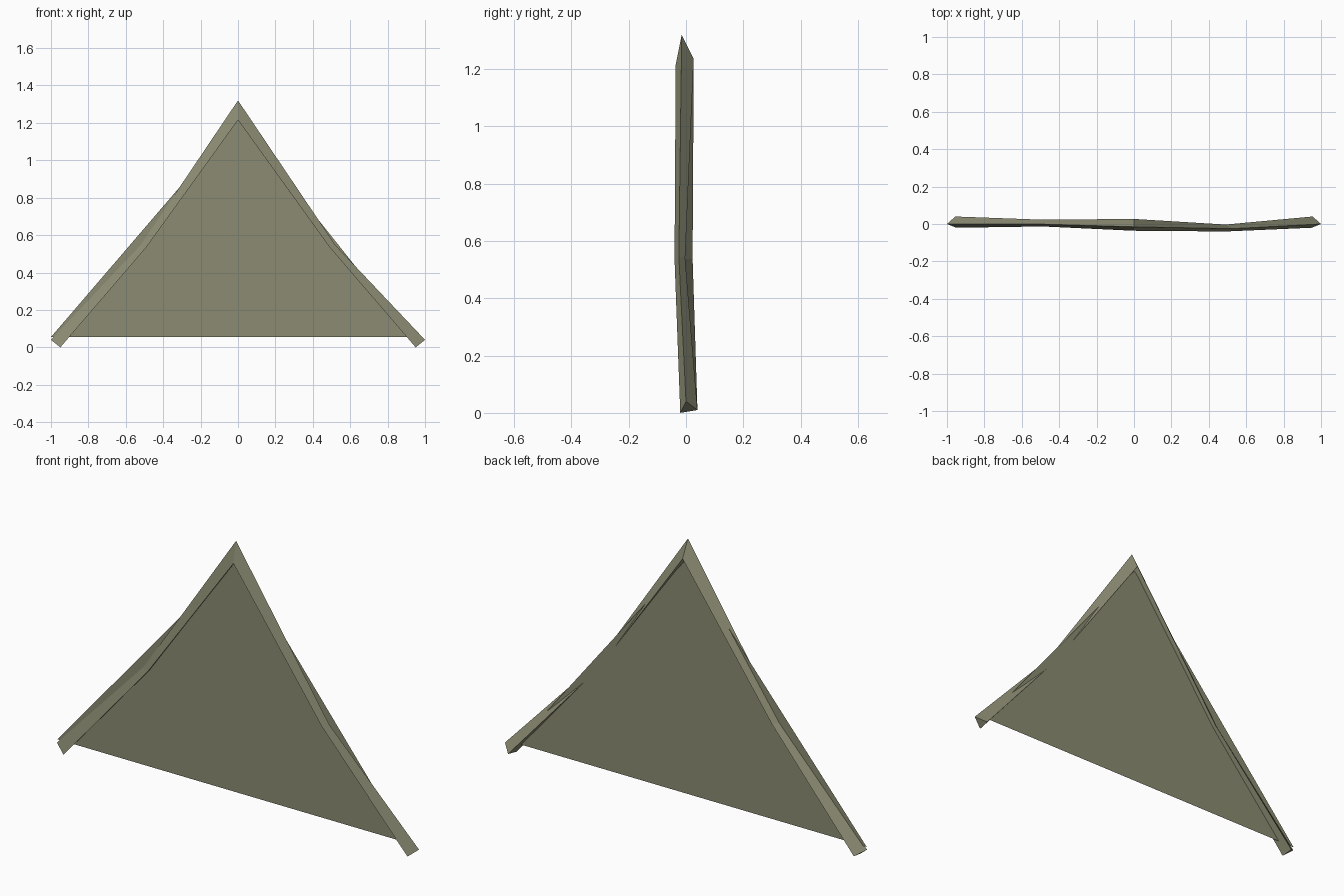
import bpy, bmesh

if "Cube" in bpy.data.objects:
    bpy.data.objects.remove(bpy.data.objects["Cube"])

mat = bpy.data.materials.new("olive grey")
mat.diffuse_color = (0.26, 0.26, 0.172, 1)
mat.use_nodes = True
mat.node_tree.nodes["Principled BSDF"].inputs["Base Color"].default_value = mat.diffuse_color


def make_object(name, bm):
    mesh = bpy.data.meshes.new(name)
    bm.to_mesh(mesh)
    bm.free()
    mesh.materials.append(mat)
    obj = bpy.data.objects.new(name, mesh)
    bpy.context.collection.objects.link(obj)
    return obj


def beam(name, side, mid_y):
    """Bent three-sided rafter; each section is front, ridge, back."""
    f, r, b = mid_y
    sections = [
        [(0, -0.036, 1.215), (0, -0.015, 1.32), (0, 0.027, 1.235)],
        [(0.49, f, 0.535), (0.522, r, 0.545), (0.49, b, 0.54)],
        [(0.95, -0.02, 0.0), (1.0, 0.0, 0.04), (0.955, 0.04, 0.01)],
    ]
    bm = bmesh.new()
    rings = [[bm.verts.new((side * x, y, z)) for x, y, z in s] for s in sections]
    for a, c in zip(rings, rings[1:]):
        for i in range(3):
            j = (i + 1) % 3
            bm.faces.new((a[i], a[j], c[j], c[i]))
    bm.faces.new(rings[-1])  # foot cap
    bmesh.ops.recalc_face_normals(bm, faces=bm.faces)
    # the apex stays open where both beams meet
    return make_object(name, bm)


# Rafters: same outline, warped differently in depth
beam("right_beam", 1, (-0.04, -0.025, -0.003))
beam("left_beam", -1, (-0.013, 0.0, 0.023))

# Thin triangular gable panel
bm = bmesh.new()
bm.faces.new([bm.verts.new(p) for p in
              ((-1.0, 0.003, 0.055), (0.93, 0.003, 0.055), (0, 0.003, 1.22))])
make_object("gable_panel", bm)
